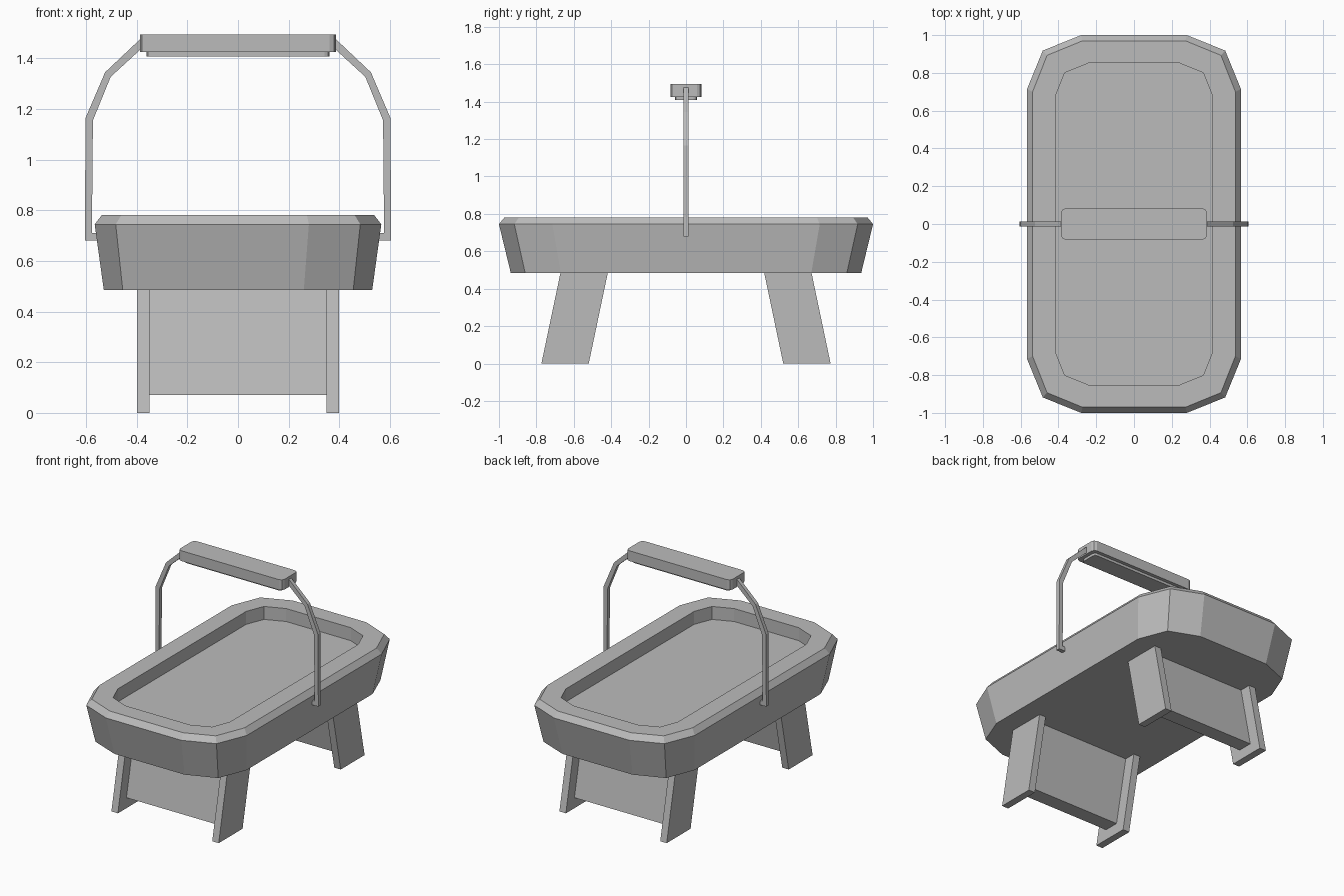
import bpy
import bmesh

cube = bpy.data.objects.get("Cube")
if cube:
    bpy.data.objects.remove(cube, do_unlink=True)

grey = bpy.data.materials.new("plain_grey")
grey.use_nodes = True
colour = (0.5, 0.5, 0.5, 1)
grey.diffuse_color = colour
grey.node_tree.nodes["Principled BSDF"].inputs["Base Color"].default_value = colour


def loft(name, rings):
    """Join closed rings of points with quads and cap both ends."""
    bm = bmesh.new()
    loops = [[bm.verts.new(p) for p in ring] for ring in rings]
    for a, b in zip(loops, loops[1:]):
        for i in range(len(a)):
            j = (i + 1) % len(a)
            bm.faces.new((a[i], a[j], b[j], b[i]))
    bm.faces.new(loops[0])
    bm.faces.new(loops[-1])
    bmesh.ops.recalc_face_normals(bm, faces=bm.faces)
    mesh = bpy.data.meshes.new(name)
    bm.to_mesh(mesh)
    bm.free()
    mesh.materials.append(grey)
    obj = bpy.data.objects.new(name, mesh)
    bpy.context.collection.objects.link(obj)
    return obj


def mirrored_ring(quarter, z):
    """Mirror one corner's points into a full outline at height z."""
    back = quarter + [(-x, y) for x, y in reversed(quarter)]
    return [(x, y, z) for x, y in back + [(-x, -y) for x, y in back]]


# Tub: flared wall, bevelled rim and sunken floor
base = [(0.53, 0.67), (0.455, 0.86), (0.26, 0.937)]
widest = [(0.566, 0.715), (0.483, 0.918), (0.28, 1.0)]
rim = [(0.537, 0.70), (0.46, 0.893), (0.272, 0.97)]
basin = [(0.415, 0.68), (0.367, 0.80), (0.24, 0.852)]
loft("tub", [mirrored_ring(q, z) for q, z in
             ((base, 0.485), (widest, 0.745), (rim, 0.782), (basin, 0.782), (basin, 0.695))])


# Splayed legs, each pair joined by a cross board
def splayed_panel(name, x0, x1, near, far, z0, side):
    rings = []
    for z in (z0, 0.487):
        lean = -0.21 * z
        rings.append([(x, side * (y + lean), z) for x, y in
                      ((x0, near), (x1, near), (x1, far), (x0, far))])
    loft(name, rings)


for end, side in (("front", -1), ("back", 1)):
    splayed_panel(end + "_left_leg", 0.35, 0.398, 0.52, 0.773, 0, side)
    splayed_panel(end + "_right_leg", -0.398, -0.35, 0.52, 0.773, 0, side)
    splayed_panel(end + "_cross_board", -0.35, 0.35, 0.597, 0.697, 0.07, side)

# Carrying bail: flat bent strip on each side with a foot in the tub wall
outer = [(0.54, 0.68), (0.605, 0.68), (0.602, 1.165), (0.525, 1.345), (0.38, 1.482)]
inner = [(0.54, 0.71), (0.577, 0.71), (0.573, 1.155), (0.503, 1.327), (0.38, 1.44)]
for name, s in (("left_bail", 1), ("right_bail", -1)):
    loft(name, [[(s * x, y, z) for y, (x, z) in
                 ((-0.013, o), (0.013, o), (0.013, i), (-0.013, i))]
                for o, i in zip(outer, inner)])


# Grip with clipped corners and a smaller plate underneath
def clipped_block(name, x, y, cut, z0, z1):
    corner = [(x, y - cut), (x - cut * 0.3, y - cut * 0.3), (x - cut, y)]
    loft(name, [mirrored_ring(corner, z) for z in (z0, z1)])


clipped_block("grip", 0.387, 0.083, 0.025, 1.425, 1.494)
clipped_block("grip_underplate", 0.362, 0.06, 0.02, 1.408, 1.43)
